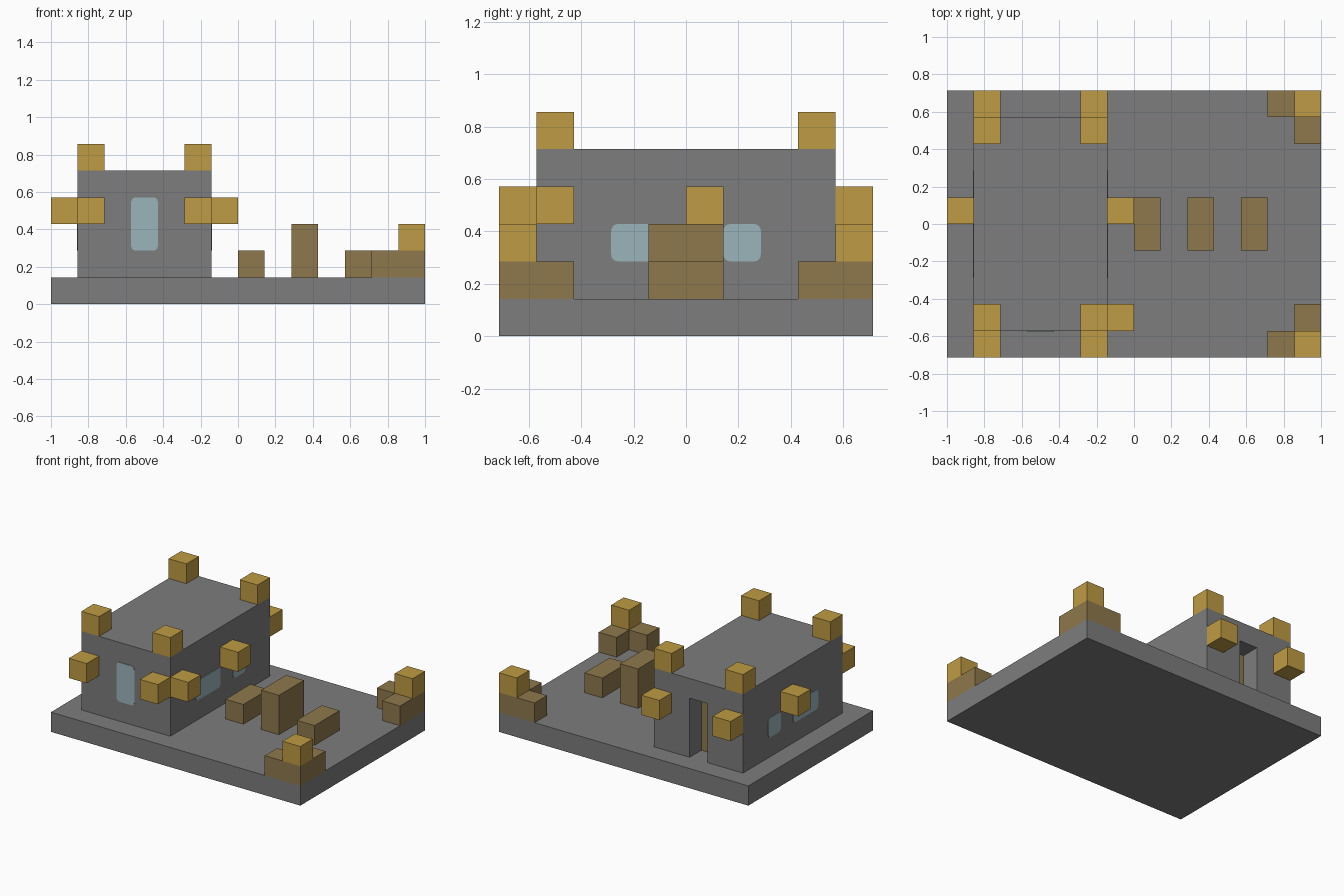
import bpy
import bmesh
from math import pi, cos, sin
from mathutils import Vector

default = bpy.data.objects.get("Cube")
if default:
    bpy.data.objects.remove(default, do_unlink=True)

U = 1 / 7  # one grid module


def material(name, rgb):
    m = bpy.data.materials.new(name)
    m.use_nodes = True
    m.diffuse_color = (*rgb, 1)
    m.node_tree.nodes["Principled BSDF"].inputs["Base Color"].default_value = (*rgb, 1)
    return m


stone = material("grey stone", (0.205, 0.205, 0.205))
wood = material("brown wood", (0.275, 0.19, 0.073))
gold = material("lamp gold", (0.52, 0.33, 0.058))
glass = material("pale blue glass", (0.33, 0.46, 0.50))


def finish(bm, name, mat):
    bmesh.ops.recalc_face_normals(bm, faces=bm.faces)
    mesh = bpy.data.meshes.new(name)
    bm.to_mesh(mesh)
    bm.free()
    obj = bpy.data.objects.new(name, mesh)
    bpy.context.collection.objects.link(obj)
    if mat:
        mesh.materials.append(mat)
    return obj


def box(name, low, high, mat):
    """Box between two corners, given in modules."""
    low, high = Vector(low) * U, Vector(high) * U
    bm = bmesh.new()
    bmesh.ops.create_cube(bm, size=1)
    bmesh.ops.scale(bm, vec=high - low, verts=bm.verts)
    bmesh.ops.translate(bm, vec=(low + high) / 2, verts=bm.verts)
    return finish(bm, name, mat)


def lamp(name, x, y, z):
    return box(name, (x, y, z), (x + 1, y + 1, z + 1), gold)


def window(name, origin, across, width, height, normal):
    """Thin rounded pane on a wall, starting at its lower corner."""
    across, normal, up = Vector(across), Vector(normal), Vector((0, 0, 1))
    radius = 0.18
    bm = bmesh.new()
    verts = []
    for i, (cx, cz) in enumerate([(width - radius, height - radius), (radius, height - radius),
                                  (radius, radius), (width - radius, radius)]):
        for step in range(5):
            a = (i + step / 4) * pi / 2
            p = Vector(origin) + across * (cx + radius * cos(a)) + up * (cz + radius * sin(a))
            verts.append(bm.verts.new(p * U))
    face = bm.faces.new(verts)
    out = bmesh.ops.extrude_face_region(bm, geom=[face])
    moved = [g for g in out["geom"] if isinstance(g, bmesh.types.BMVert)]
    bmesh.ops.translate(bm, vec=normal * 0.004, verts=moved)
    return finish(bm, name, glass)


# Ground slab
box("ground_slab", (-7, -5, 0), (7, 5, 1), stone)

# House with a doorway recess in the back wall
house = box("house_walls", (-6, -4, 1), (-1, 4, 5), stone)
cutter = box("doorway_cutter", (-4, 3, 0.5), (-3, 4.5, 4), None)
cutter.hide_render = True
cut = house.modifiers.new("doorway", 'BOOLEAN')
cut.operation = 'DIFFERENCE'
cut.solver = 'EXACT'
cut.object = cutter
bpy.context.view_layer.objects.active = house
bpy.ops.object.modifier_apply(modifier=cut.name)
bpy.data.objects.remove(cutter, do_unlink=True)
box("back_door", (-4, 3, 1), (-3, 3.05, 4), wood)

# Windows
window("front_window", (-4, -4, 2), (1, 0, 0), 1, 2, (0, -1, 0))
for side, x, nx in (("left", -1, 1), ("right", -6, -1)):
    window(side + "_wide_window", (x, -2, 2), (0, 1, 0), 2, 1, (nx, 0, 0))
    window(side + "_small_window", (x, 1, 2), (0, 1, 0), 1, 1, (nx, 0, 0))

# Roof corner lamps and the front and back wall lamps
for side, x in (("right", -6), ("left", -2)):
    for end, roof_y, wall_y in (("front", -4, -5), ("back", 3, 4)):
        lamp(f"{end}_{side}_roof_lamp", x, roof_y, 5)
        lamp(f"{end}_{side}_wall_lamp", x, wall_y, 3)

# Side wall lamps
lamp("right_side_lamp", -7, 0, 3)
lamp("left_side_lamp", -1, 0, 3)
lamp("left_side_front_lamp", -1, -4, 3)

# Table with a bench on each side
box("inner_bench", (0, -1, 1), (1, 1, 2), wood)
box("table", (2, -1, 1), (3, 1, 3), wood)
box("outer_bench", (4, -1, 1), (5, 1, 2), wood)

# Corner seats with a lamp on top
for end, s in (("front", -1), ("back", 1)):
    y_outer = sorted((4 * s, 5 * s))
    y_inner = sorted((3 * s, 4 * s))
    box(end + "_corner_seat_long", (5, y_outer[0], 1), (7, y_outer[1], 2), wood)
    box(end + "_corner_seat_short", (6, y_inner[0], 1), (7, y_inner[1], 2), wood)
    lamp(end + "_corner_lamp", 6, y_outer[0], 2)
